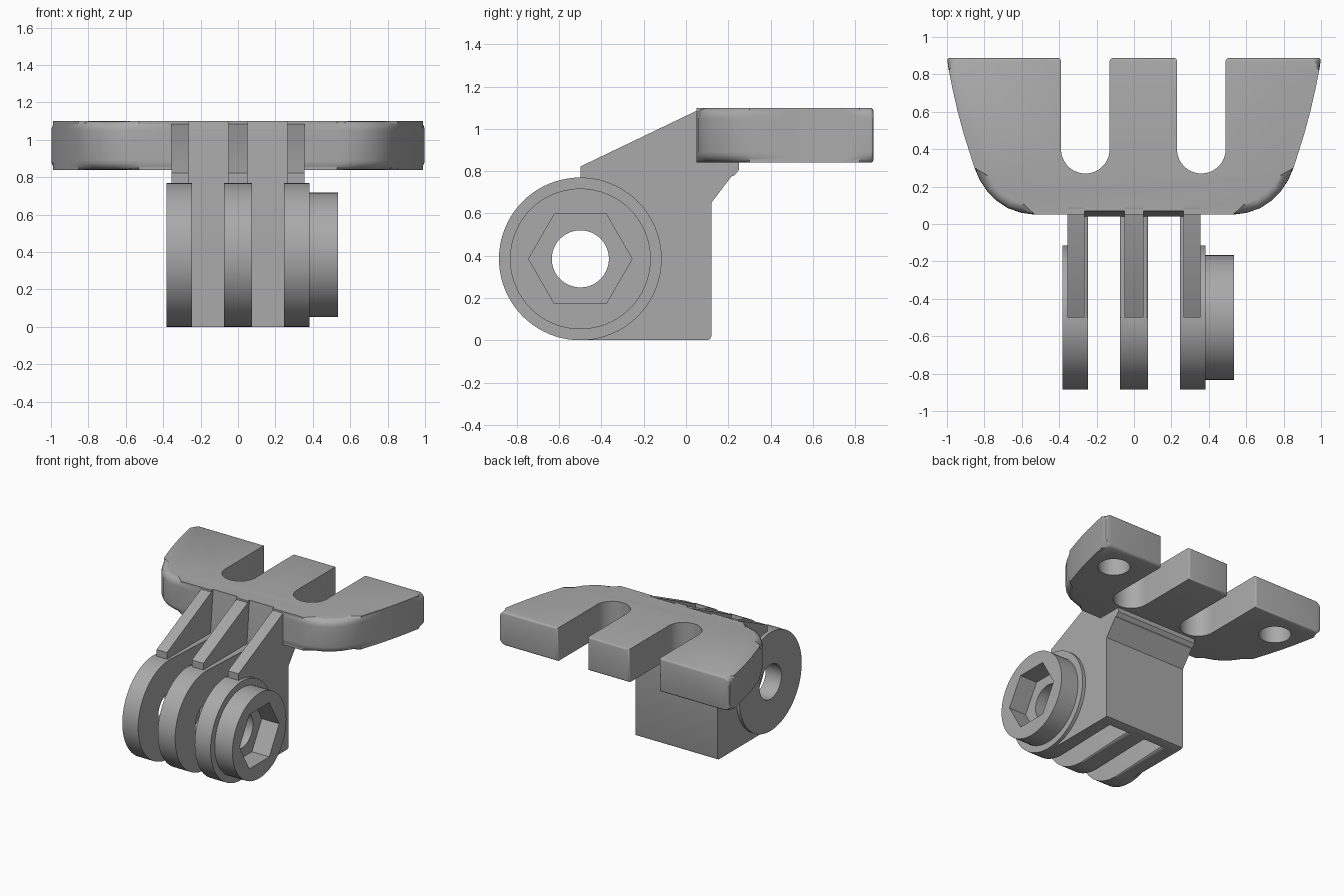
import bpy, bmesh, math

cube = bpy.data.objects.get("Cube")
if cube:
    bpy.data.objects.remove(cube)

grey = bpy.data.materials.new("mid_grey")
grey.use_nodes = True
grey.diffuse_color = (0.4, 0.4, 0.4, 1)
grey.node_tree.nodes["Principled BSDF"].inputs["Base Color"].default_value = (0.4, 0.4, 0.4, 1)

AXLE = (-0.5, 0.385)      # y, z of the pivot
RADIUS = 0.385
BORE = 0.135


def arc(centre, r, start, end, n):
    angles = [math.radians(start + (end - start) * i / n) for i in range(n + 1)]
    return [(centre[0] + r * math.cos(a), centre[1] + r * math.sin(a)) for a in angles]


def circle(centre, r, n=64):
    return arc(centre, r, 0, 360, n)[:-1]


def prism(name, outline, axis, lo, hi, bevels=()):
    """Extrude an outline along x or z; each bevel is (width, segments, edge rule)."""
    place = (lambda p, t: (t, *p)) if axis == "x" else (lambda p, t: (*p, t))
    bm = bmesh.new()
    base = [bm.verts.new(place(p, lo)) for p in outline]
    top = [bm.verts.new(place(p, hi)) for p in outline]
    bm.faces.new(base[::-1])
    bm.faces.new(top)
    for i in range(len(base)):
        j = (i + 1) % len(base)
        bm.faces.new((base[i], base[j], top[j], top[i]))
    for width, segments, rule in bevels:
        edges = [e for e in bm.edges if rule(e)]
        bmesh.ops.bevel(bm, geom=edges, offset=width, segments=segments,
                        profile=0.5, affect="EDGES", clamp_overlap=True)
    bmesh.ops.recalc_face_normals(bm, faces=bm.faces)
    mesh = bpy.data.meshes.new(name)
    bm.to_mesh(mesh)
    bm.free()
    mesh.materials.append(grey)
    obj = bpy.data.objects.new(name, mesh)
    bpy.context.collection.objects.link(obj)
    return obj


def select(obj):
    bpy.ops.object.select_all(action="DESELECT")
    obj.select_set(True)
    bpy.context.view_layer.objects.active = obj


def cut(obj, cutter):
    cutter.hide_render = True
    select(obj)
    mod = obj.modifiers.new("cut", "BOOLEAN")
    mod.operation, mod.solver, mod.object = "DIFFERENCE", "EXACT", cutter
    bpy.ops.object.modifier_apply(modifier=mod.name)
    bpy.data.objects.remove(cutter)


def finish(obj):
    select(obj)
    bpy.ops.object.shade_smooth_by_angle(angle=math.radians(32))


def rim(*planes):
    """Edges lying in one of the given x planes."""
    return lambda e: any(all(abs(v.co.x - x) < 1e-4 for v in e.verts) for x in planes)


def bore(obj):
    cut(obj, prism("bore_cutter", circle(AXLE, BORE), "x", -1, 1))
    finish(obj)


# Pivot fingers: a round-nosed body, with a thicker disc on each outer one
body = arc(AXLE, RADIUS, 90, 270, 40) + [(0.09, 0), (0.09, 2 * RADIUS)]
bore(prism("middle_finger", body, "x", -0.075, 0.075, [(0.025, 4, rim(-0.075, 0.075))]))
for side, sign in (("left", 1), ("right", -1)):
    inner, outer, face = 0.245 * sign, 0.355 * sign, 0.382 * sign
    bore(prism(side + "_finger", body, "x", min(inner, outer), max(inner, outer),
               [(0.025, 4, rim(inner))]))
    start = 0.3 * sign
    bore(prism(side + "_finger_disc", circle(AXLE, RADIUS, 80), "x",
               min(start, face), max(start, face), [(0.027, 4, rim(face))]))

# Bolt boss with a hexagonal socket
boss = prism("bolt_boss", circle(AXLE, 0.333), "x", 0.36, 0.535)
cut(boss, prism("socket_cutter", circle(AXLE, 0.245, 6), "x", 0.385, 0.7))
bore(boss)

# Rear wall carrying the plate
wall = [(0.04, 0), (0.1, 0), (0.115, 0.006), (0.12, 0.02), (0.12, 0.65), (0.215, 0.775),
        (0.23, 0.78), (0.25, 0.805), (0.25, 0.86), (0.12, 1.09), (0.07, 1.09), (0.04, 0.78)]
finish(prism("rear_wall", wall, "x", -0.355, 0.355))

# Sloping webs above the fingers
web = [(-0.5, 0.74), (0.1, 0.74), (0.1, 1.1), (0.08, 1.1), (-0.5, 0.822)]
for name, lo, hi in (("right_web", -0.355, -0.265), ("middle_web", -0.05, 0.05),
                     ("left_web", 0.265, 0.355)):
    finish(prism(name, web, "x", lo, hi))

# Slotted plate
BACK = 0.887
flank = [(1, BACK), (0.99, 0.82), (0.972, 0.73), (0.945, 0.61), (0.91, 0.48), (0.853, 0.3),
         (0.825, 0.235), (0.785, 0.175), (0.735, 0.125), (0.675, 0.085), (0.605, 0.06),
         (0.53, 0.05)]
outer_rim = [(-x, y) for x, y in flank] + flank[::-1]
outline = list(outer_rim)
for centre in (0.36, -0.26):
    outline += [(centre + 0.13, BACK)]
    outline += arc((centre, 0.4), 0.13, 0, -180, 24)
    outline += [(centre - 0.13, BACK)]


def on_outer_rim(e):
    a, b = (v.index for v in e.verts)
    n, size = len(outline), len(outer_rim)
    same_side = (a < n) == (b < n)
    return same_side and a % n < size and b % n < size and min(a, b) >= 0


def on_back(e):
    return all(v.co.y > BACK - 1e-4 for v in e.verts)


def outer_edges(e):
    flat = abs(e.verts[0].co.z - e.verts[1].co.z) < 1e-4
    keys = [(round(v.co.x, 3), round(v.co.y, 3)) for v in e.verts]
    known = {(round(x, 3), round(y, 3)) for x, y in outer_rim}
    return flat and all(k in known for k in keys)


plate = prism("plate", outline, "z", 0.84, 1.1,
              [(0.05, 5, outer_edges), (0.015, 3, on_back)])

# Recesses in the plate front, between the webs
recess = [(-0.1, 0.78), (0.04, 0.78), (0.07, 1.09), (0.07, 1.2), (-0.1, 1.2)]
for lo, hi in ((-0.265, -0.05), (0.05, 0.265)):
    cut(plate, prism("recess_cutter", recess, "x", lo, hi))

# Blind holes under the outer lobes
for x in (-0.75, 0.75):
    cut(plate, prism("hole_cutter", circle((x, 0.67), 0.115, 48), "z", 0.7, 1.0))
finish(plate)
